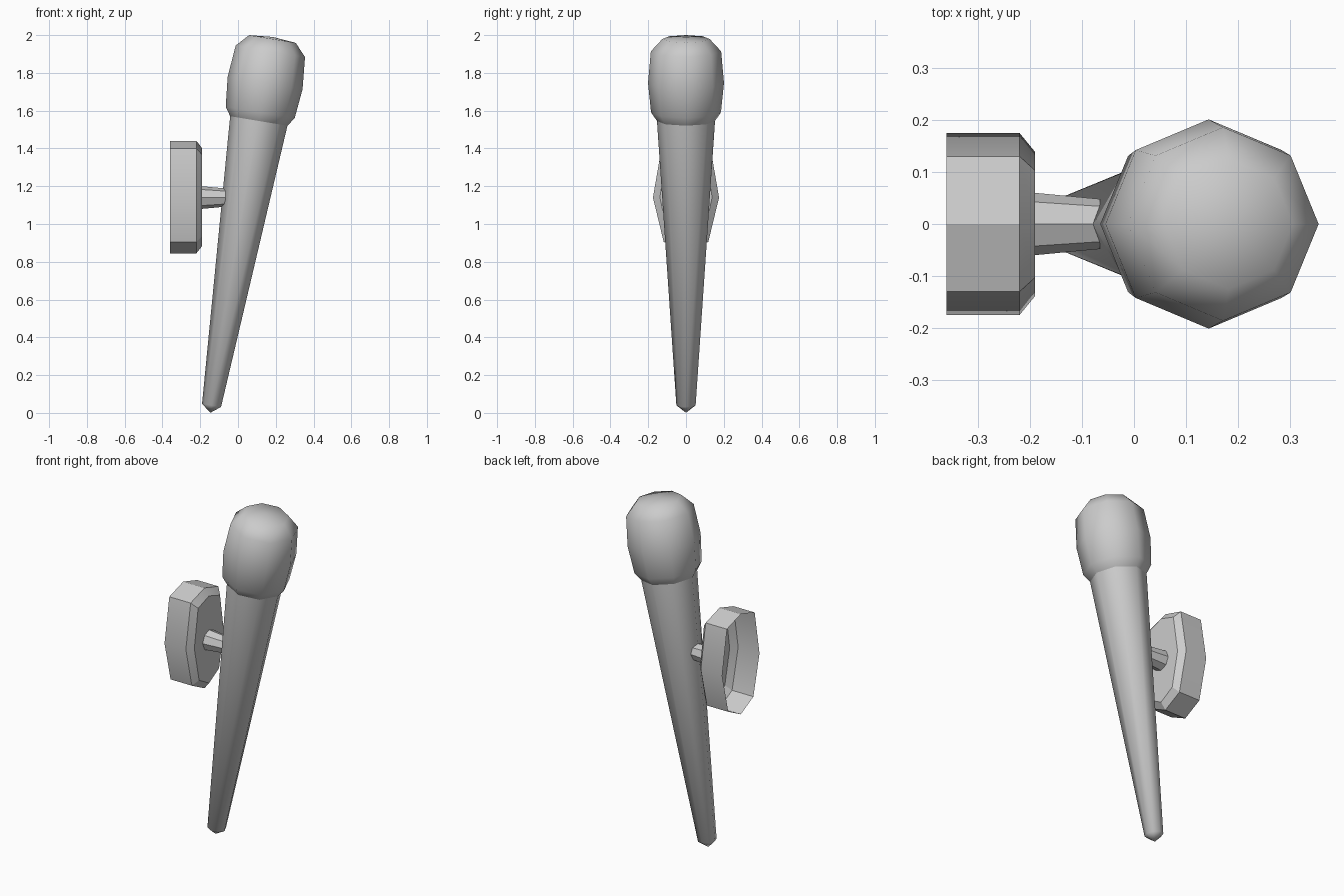
import bpy, bmesh, math

if "Cube" in bpy.data.objects:
    bpy.data.objects.remove(bpy.data.objects["Cube"])

TILT = math.atan2(0.25, 1.505)


def loft(name, rings, loc, rot, cap_start, cap_end, smooth):
    """Skin a list of vertex rings; a ring of one point becomes a tip."""
    bm = bmesh.new()
    loops = [[bm.verts.new(p) for p in ring] for ring in rings]
    for a, b in zip(loops, loops[1:]):
        n = max(len(a), len(b))
        for i in range(n):
            j = (i + 1) % n
            if len(a) == 1:
                bm.faces.new((a[0], b[j], b[i]))
            elif len(b) == 1:
                bm.faces.new((a[i], a[j], b[0]))
            else:
                bm.faces.new((a[i], a[j], b[j], b[i]))
    if cap_start:
        bm.faces.new(loops[0][::-1])
    if cap_end:
        bm.faces.new(loops[-1])
    mesh = bpy.data.meshes.new(name)
    bm.to_mesh(mesh)
    bm.free()
    ob = bpy.data.objects.new(name, mesh)
    bpy.context.collection.objects.link(ob)
    ob.location = loc
    ob.rotation_euler = rot
    bpy.ops.object.select_all(action='DESELECT')
    ob.select_set(True)
    bpy.context.view_layer.objects.active = ob
    bpy.ops.object.shade_smooth_by_angle(angle=math.radians(smooth))
    return ob


def lathe(profile, sides=8):
    rings = []
    for r, h in profile:
        if r == 0:
            rings.append([(0, 0, h)])
        else:
            rings.append([(r * math.cos(math.tau * i / sides),
                           r * math.sin(math.tau * i / sides), h)
                          for i in range(sides)])
    return rings


BASE = (-0.14, 0, 0.04)

# Tapered, tilted torch handle with a pointed end
loft("handle", lathe([(0, -0.04), (0.051, 0), (0.154, 1.53)]),
     BASE, (0, TILT, 0), False, False, 50)

# Rounded torch head
loft("head", lathe([(0.153, 1.525), (0.185, 1.572), (0.201, 1.73),
                    (0.186, 1.9), (0.125, 1.966), (0, 1.977)]),
     BASE, (0, TILT, 0), False, False, 60)

# Wall plate: bevelled front, hollow open back
outline = [(0, 0.845), (0.118, 0.905), (0.175, 1.14), (0.13, 1.40),
           (0, 1.44), (-0.13, 1.40), (-0.175, 1.14), (-0.118, 0.905)]


def plate_ring(x, sy, sz):
    return [(x, y * sy, 1.14 + (z - 1.14) * sz) for y, z in outline]


loft("wall_plate", [plate_ring(-0.36, 1, 1), plate_ring(-0.22, 1, 1),
                    plate_ring(-0.19, 0.79, 0.87)],
     (0, 0, 0), (0, 0, 0), False, True, 30)

# Peg joining the plate to the handle
loft("peg", lathe([(0.06, 0), (0.048, 0.127)]),
     (-0.192, 0, 1.14), (0, math.pi / 2, 0), False, True, 30)
